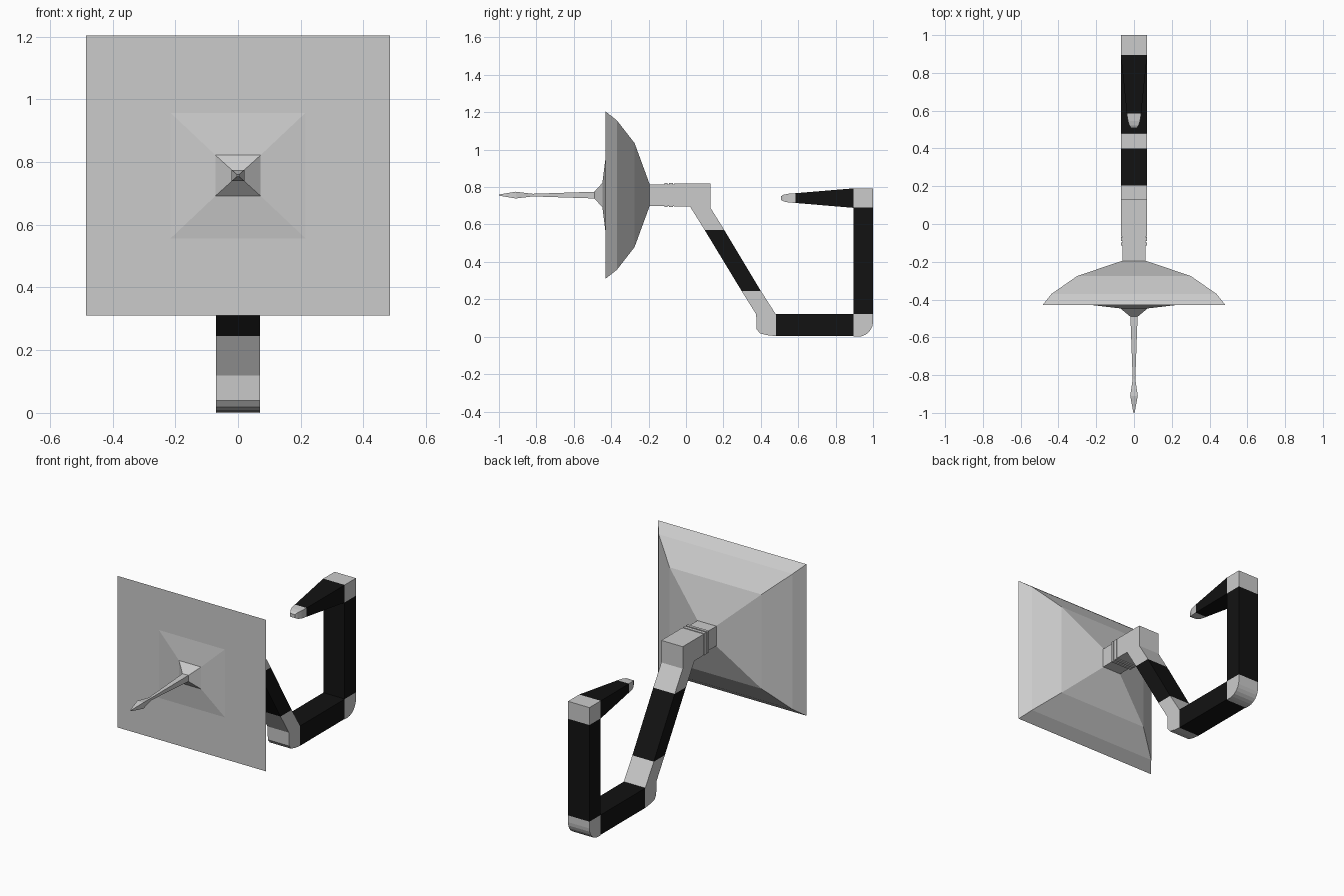
import bpy, bmesh, math

if "Cube" in bpy.data.objects:
    bpy.data.objects.remove(bpy.data.objects["Cube"])

black = bpy.data.materials.new("black_grip")
black.diffuse_color = (0.006, 0.006, 0.006, 1)
black.use_nodes = True
black.node_tree.nodes["Principled BSDF"].inputs["Base Color"].default_value = black.diffuse_color
ZC = 0.757  # axis height of dish and spike


def finish(name, bm, mat=None):
    bmesh.ops.recalc_face_normals(bm, faces=bm.faces)
    me = bpy.data.meshes.new(name)
    bm.to_mesh(me)
    bm.free()
    ob = bpy.data.objects.new(name, me)
    bpy.context.collection.objects.link(ob)
    if mat:
        me.materials.append(mat)
    return ob


def loft(name, sections, mat=None):
    """Rectangular sections (y, half x, half z, centre z) joined along y."""
    bm = bmesh.new()
    rings = []
    for y, hx, hz, zc in sections:
        rings.append([bm.verts.new((sx * hx, y, zc + sz * hz))
                      for sx, sz in ((-1, -1), (1, -1), (1, 1), (-1, 1))])
    for a, b in zip(rings, rings[1:]):
        for i in range(4):
            j = (i + 1) % 4
            bm.faces.new((a[i], a[j], b[j], b[i]))
    bm.faces.new(rings[0])
    bm.faces.new(rings[-1])
    return finish(name, bm, mat)


def slab(name, profile, mat=None, half=0.07):
    """Side profile (y, z) extruded across x."""
    bm = bmesh.new()
    f = bm.faces.new([bm.verts.new((-half, y, z)) for y, z in profile])
    ext = bmesh.ops.extrude_face_region(bm, geom=[f])
    for v in ext["geom"]:
        if isinstance(v, bmesh.types.BMVert):
            v.co.x = half
    return finish(name, bm, mat)


def arc(cy, cz, r, a0, a1, n=6):
    return [(cy + r * math.cos(math.radians(a0 + (a1 - a0) * i / n)),
             cz + r * math.sin(math.radians(a0 + (a1 - a0) * i / n)))
            for i in range(n + 1)]


# square dish: flat front, faceted back
loft("dish", [(-0.43, 0.485, 0.447, ZC), (-0.37, 0.437, 0.40, ZC),
              (-0.275, 0.30, 0.278, ZC), (-0.195, 0.062, 0.06, ZC)])
# stepped base and slim spike
loft("spike_base", [(-0.43, 0.215, 0.2, ZC), (-0.447, 0.072, 0.065, ZC),
                    (-0.49, 0.02, 0.018, ZC)])
loft("spike", [(-0.49, 0.019, 0.018, ZC), (-0.82, 0.007, 0.007, ZC),
               (-0.91, 0.02, 0.018, ZC), (-1.0, 0.003, 0.003, ZC)])

# neck with collars
loft("neck", [(-0.2, 0.062, 0.058, ZC), (-0.06, 0.062, 0.058, ZC)])
for i, (y0, y1) in enumerate(((-0.115, -0.098), (-0.09, -0.07))):
    loft(f"collar_{i + 1}", [(y0, 0.07, 0.064, ZC), (y1, 0.07, 0.064, ZC)])

# grey head and upper elbow
slab("upper_elbow", [(-0.065, 0.82), (0.13, 0.82), (0.13, 0.69), (0.205, 0.57),
                     (0.1, 0.57), (0.022, 0.695), (-0.065, 0.695)])
slab("sloped_arm", [(0.205, 0.57), (0.4, 0.245), (0.297, 0.245), (0.1, 0.57)], black)
slab("lower_elbow", [(0.4, 0.245), (0.48, 0.12), (0.48, 0.003), (0.435, 0.008),
                     (0.395, 0.018), (0.378, 0.04), (0.375, 0.12), (0.297, 0.245)])
slab("bottom_bar", [(0.48, 0.12), (0.895, 0.12), (0.895, 0.003), (0.48, 0.003)], black)
slab("rear_corner", [(0.895, 0.12), (0.895, 0.0)] + arc(0.92, 0.08, 0.08, -90, 0)
     + [(1.0, 0.12)])
slab("rear_post", [(0.895, 0.12), (1.0, 0.12), (1.0, 0.69), (0.895, 0.69)], black)
slab("top_corner", [(0.895, 0.69), (1.0, 0.69), (1.0, 0.793), (0.895, 0.793)])

# tapering hook and rounded grey tip
loft("hook", [(0.895, 0.07, 0.052, 0.741), (0.585, 0.038, 0.026, 0.741)], black)
loft("hook_tip", [(0.585, 0.038, 0.026, 0.741), (0.545, 0.032, 0.023, 0.741),
                  (0.522, 0.024, 0.018, 0.741), (0.508, 0.015, 0.01, 0.741)])
